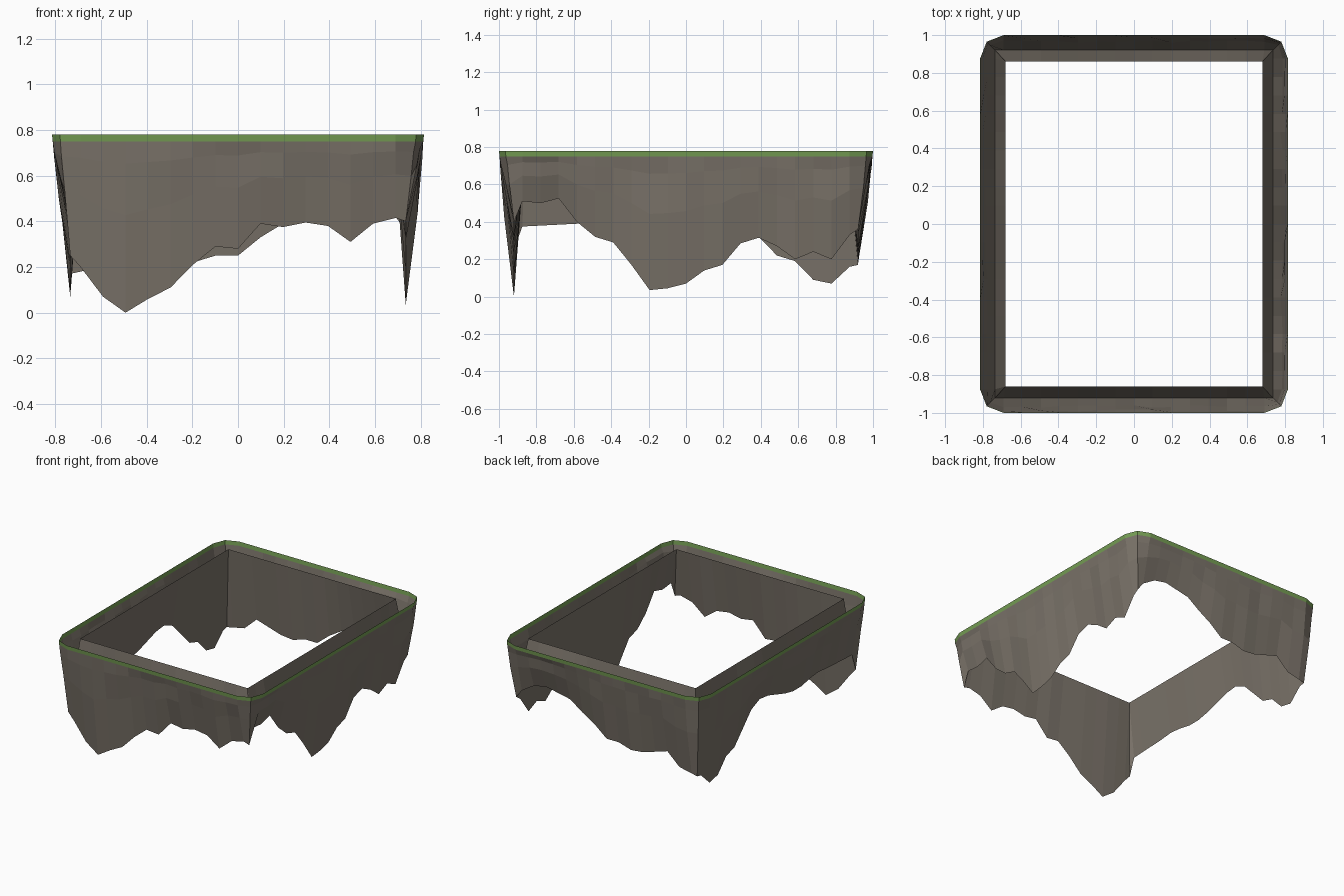
import bpy, random

if "Cube" in bpy.data.objects:
    bpy.data.objects.remove(bpy.data.objects["Cube"])

random.seed(4)
TOP, LIP = 0.78, 0.75            # rim height, underside of grass band
OX, OY = 0.815, 1.0              # outer rim half sizes
IX, IY = 0.68, 0.86              # inner wall top half sizes
BX, BY = 0.735, 0.92             # lower jagged edge half sizes

# Heights of the jagged lower edge, evenly spaced along each side
FRONT = [.20, .07, .0, .06, .11, .21, .29, .28, .39, .375, .395, .38, .31, .39, .415]   # -x to +x
RIGHT = [.51, .50, .525, .40, .32, .29, .17, .035, .045, .07, .14, .17, .285, .315,
         .27, .20, .24, .20, .33]                                                      # -y to +y
BACK = [.18, .20, .29, .26, .23, .22, .25, .25, .33, .39, .46, .48, .50, .48, .42]     # -x to +x
LEFT = [.375, .38, .385, .39, .40, .39, .37, .37, .39, .42, .45, .46, .42, .32,
        .22, .19, .09, .07, .16]                                                       # -y to +y


def spread(half, values):
    n = len(values) - 1
    return [(-half + 2 * half * i / n, z) for i, z in enumerate(values)]


# Columns around the ring: (x, y on rim, lower height), counter-clockwise
front = [(x, -OY, z) for x, z in spread(.69, FRONT)]
right = [(OX, y, z) for y, z in spread(.875, RIGHT)]
back = [(x, OY, z) for x, z in reversed(spread(.69, BACK))]
left = [(-OX, y, z) for y, z in reversed(spread(.875, LEFT))]
cx, cy = .78, .965
columns = (front + [(cx, -cy, .40)] + right + [(cx, cy, .36)]
           + back + [(-cx, cy, .17)] + left + [(-cx, -cy, .25)])


def clamp(v, m):
    return max(-m, min(m, v))


def toward(c, f):
    """Rim point moved by fraction f toward the lower jagged edge."""
    x, y, _ = c
    return x + (clamp(x, BX) - x) * f, y + (clamp(y, BY) - y) * f


def ring_mesh(name, rows, colour):
    """Skin consecutive closed rows of points with quads."""
    n = len(rows[0])
    verts = [p for r in rows for p in r]
    faces = []
    for r in range(len(rows) - 1):
        for i in range(n):
            j = (i + 1) % n
            quad = [(r + 1) * n + i, (r + 1) * n + j, r * n + j, r * n + i]
            faces.append(quad)
    me = bpy.data.meshes.new(name)
    me.from_pydata(verts, [], faces)
    me.validate()
    ob = bpy.data.objects.new(name, me)
    bpy.context.collection.objects.link(ob)
    mat = bpy.data.materials.new(name + "_colour")
    mat.diffuse_color = colour
    mat.use_nodes = True
    mat.node_tree.nodes["Principled BSDF"].inputs["Base Color"].default_value = mat.diffuse_color
    me.materials.append(mat)
    return ob


ROCK = (.20, .175, .145, 1)

# Grass band around the rim
ring_mesh("grass_band",
          [[(c[0], c[1], TOP) for c in columns],
           [(*toward(c, .04), LIP) for c in columns]], (.18, .34, .09, 1))

# Outer cliff: strata rows follow the depth of the lower edge
rows = [[(*toward(c, .04), LIP) for c in columns]]
for depth, inset in ((.13, .17), (.43, .42), (1.0, 1.0)):
    row = []
    for c in columns:
        wobble = random.uniform(-.08, .08) if depth < 1 else 0
        row.append((*toward(c, inset + wobble), LIP - (LIP - c[2]) * depth))
    rows.append(row)
ring_mesh("outer_cliff", rows, ROCK)

# Inner cliff wall rising from the lower edge to the square opening
ring_mesh("inner_cliff",
          [rows[-1], [(clamp(c[0], IX), clamp(c[1], IY), TOP) for c in columns]], ROCK)
